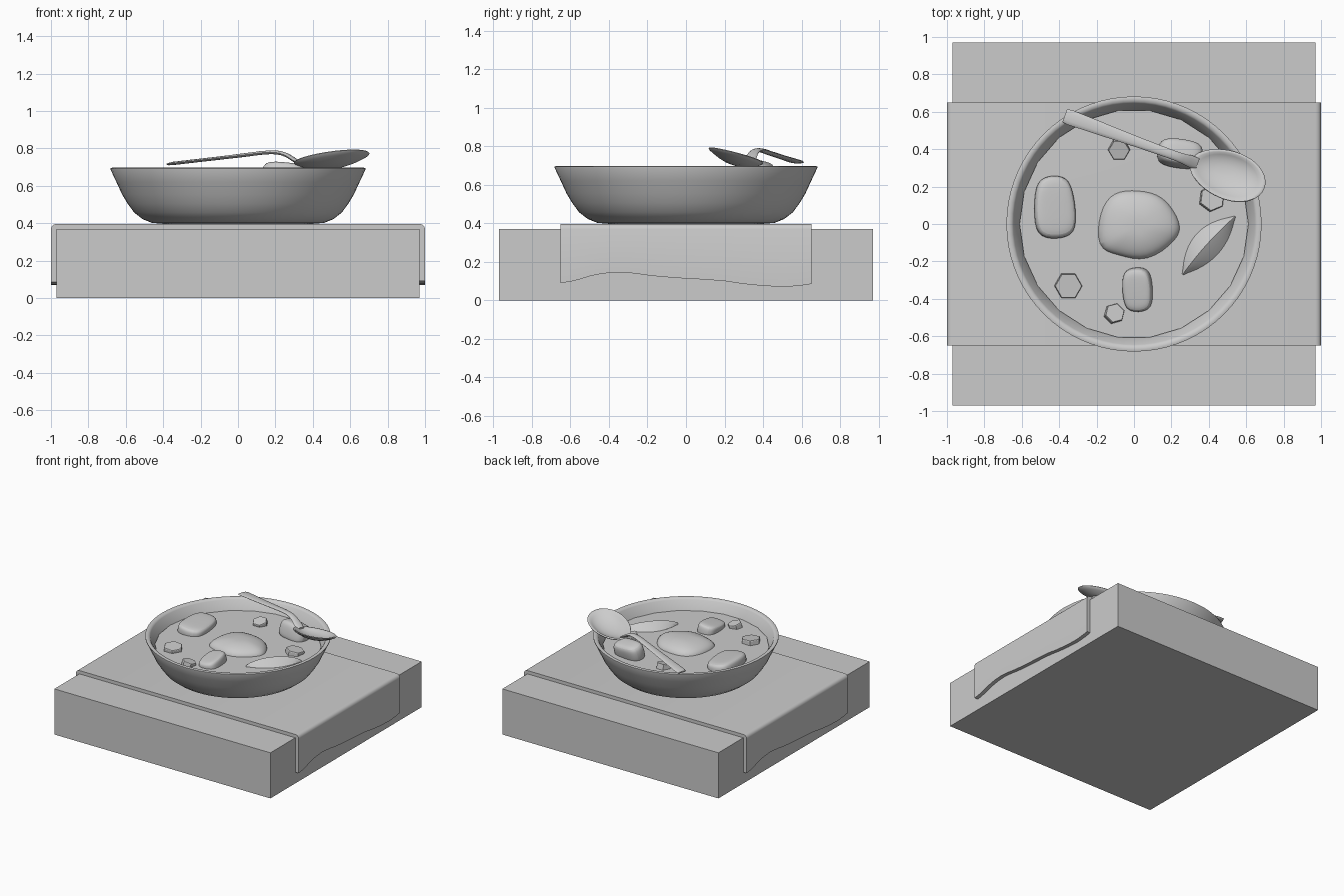
import bpy, bmesh
from math import sin, cos, pi, radians
from mathutils import Vector, Matrix

if "Cube" in bpy.data.objects:
    bpy.data.objects.remove(bpy.data.objects["Cube"])


def loft(name, rings, angle=35, subdiv=0):
    """Skin a list of equal-length closed rings and cap both ends."""
    bm = bmesh.new()
    rows = [[bm.verts.new(p) for p in r] for r in rings]
    n = len(rows[0])
    for a, b in zip(rows, rows[1:]):
        for i in range(n):
            j = (i + 1) % n
            bm.faces.new((a[i], a[j], b[j], b[i]))
    bm.faces.new(rows[0][::-1])
    bm.faces.new(rows[-1])
    bmesh.ops.recalc_face_normals(bm, faces=bm.faces)
    me = bpy.data.meshes.new(name)
    bm.to_mesh(me)
    bm.free()
    ob = bpy.data.objects.new(name, me)
    bpy.context.collection.objects.link(ob)
    if subdiv:
        m = ob.modifiers.new("smooth", 'SUBSURF')
        m.levels = m.render_levels = subdiv
    bpy.ops.object.select_all(action='DESELECT')
    ob.select_set(True)
    bpy.context.view_layer.objects.active = ob
    if angle:
        bpy.ops.object.shade_smooth_by_angle(angle=radians(angle))
    return ob


def circle(r, z, n, rot=0.0):
    return [(r * cos(2 * pi * i / n + rot), r * sin(2 * pi * i / n + rot), z) for i in range(n)]


# Table block
bpy.ops.mesh.primitive_cube_add(size=1, location=(0, 0, 0.185))
block = bpy.context.object
block.name = "table_block"
block.scale = (1.94, 1.94, 0.37)

# Cloth runner draped over the block, with a wavy hem on both sides
HEM = [(-.65, .09), (-.58, .10), (-.5, .125), (-.43, .14), (-.36, .146), (-.28, .142), (-.18, .127),
       (-.05, .116), (.08, .109), (.2, .1), (.3, .085), (.4, .075), (.5, .07), (.58, .074), (.65, .085)]


def hem(y):
    for (a, za), (b, zb) in zip(HEM, HEM[1:]):
        if y <= b:
            return za + (zb - za) * (y - a) / (b - a)
    return HEM[-1][1]


rings = []
for k in range(27):
    y = -.65 + 1.3 * k / 26
    right, left = hem(y), hem(-y)
    arc = [(.97 + .03 * cos(t), .37 + .027 * sin(t)) for t in (0, pi / 6, pi / 3, pi / 2)]
    outer = [(1, right)] + arc + [(-x, z) for x, z in reversed(arc)] + [(-1, left)]
    inner = [(-.968, left), (-.968, .368), (.968, .368), (.968, right)]
    rings.append([(x, y, z) for x, z in outer + inner])
loft("cloth_runner", rings)

# Dish
profile = [(.40, .397), (.46, .402), (.51, .422), (.555, .457), (.59, .505), (.62, .555), (.65, .62),
           (.682, .688), (.682, .694), (.672, .697), (.655, .694), (.645, .684), (.615, .61),
           (.575, .53), (.53, .47), (.45, .44)]
loft("dish", [circle(r, z, 72) for r, z in profile], 50)

# Broth surface
loft("broth", [circle(.55, .56, 22), circle(.612, .611, 22, .0), circle(.3, .612, 22)], 35)


# Food pieces with a hand-drawn outline, built up in rings
def mound(name, centre, outline, layers, tilt=(0, 0, 0), subdiv=2, angle=40):
    ob = loft(name, [[(x * s, y * s, z) for x, y in outline] for s, z in layers], angle, subdiv)
    ob.location = centre
    ob.rotation_euler = [radians(a) for a in tilt]
    return ob


def rounded(a, b, taper=0.0):
    pts = [(-1, -.6), (-.6, -1), (.6, -1), (1, -.6), (1, .6), (.6, 1), (-.6, 1), (-1, .6)]
    return [(x * a * (1 - taper * y), y * b) for x, y in pts]


CHUNK = [(.9, -.06), (1.03, -.02), (1.03, .03), (.95, .053), (.6, .06)]
mound("cream_dollop", (.02, -.01, .61),
      [(-.22, -.125), (-.205, .08), (-.13, .185), (0, .19), (.14, .165), (.235, .01), (.215, -.07),
       (.05, -.2), (-.11, -.15)],
      [(1, -.04), (1.04, 0), (.92, .035), (.6, .06), (.25, .072)])
mound("large_chunk", (-.425, .09, .61), rounded(.108, .166, .1), CHUNK, (0, 6, 3))
mound("small_chunk", (.02, -.35, .607), rounded(.079, .117), CHUNK, (8, -8, 3))
mound("upright_chunk", (.245, .375, .64), rounded(.125, .075), [(.9, -.07), (1, -.02), (1, .035), (.9, .07), (.5, .083)],
      (-14, 5, -8))

# Wedge-shaped slice with a ridge along the middle
rings = []
mid, along, side = Vector((.40, -.115)), Vector((.14, .155)), Vector((.742, -.67))
for k in range(17):
    t = -1 + k / 8
    w = max(.004, .078 * (1 - t * t))
    c = mid + along * t - side * .012 * (1 - t * t)
    top = .615 + .045 * (1 - t * t) ** .7 + .005
    rings.append([(*(c + side * w * q), z) for q, z in
                  ((-1, .59), (-1, .612), (-.5, (top + .62) / 2), (0, top), (.5, (top + .62) / 2),
                   (1, .612), (1, .59))])
loft("wedge_slice", rings, 25)

# Hexagonal diced vegetables
for i, (x, y, r, rot, tx, ty) in enumerate([(-.352, -.33, .074, 0, 4, 4), (-.107, -.48, .054, .25, -10, 12),
                                            (-.08, .40, .058, 0, 14, 0), (.415, .135, .07, .4, -6, 8)]):
    ob = loft(f"diced_piece_{i + 1}", [circle(r, -.05, 6, rot), circle(r, .022, 6, rot),
                                       circle(r * .95, .027, 6, rot)], 0)
    ob.location = (x, y, .614)
    ob.rotation_euler = (radians(tx), radians(ty), 0)

# Spoon: local u runs along the spoon towards the tip, v across it
SPOON = Matrix.Translation((.5, .263, 0)) @ Matrix.Rotation(radians(-20), 4, 'Z')


def spoon_point(u, v, z):
    return SPOON @ Vector((u, v, z))


rings = []
for s, dz in [(.12, -.046), (.4, -.041), (.65, -.028), (.85, -.012), (.97, -.001), (1, .006), (.98, .01),
              (.9, .008), (.8, -.004), (.6, -.02), (.35, -.031), (.1, -.035)]:
    ring = []
    for i in range(40):
        a = 2 * pi * i / 40
        u, v = .21 * s * cos(a), .13 * s * sin(a) * (1 + .08 * cos(a))
        ring.append(spoon_point(u, v, .743 + .15 * u - .2 * v + dz))
    rings.append(ring)
loft("spoon_bowl", rings, 60)

rings = []
for u, z, w, h in [(-.926, .716, .036, .006), (-.9, .72, .041, .009), (-.8, .731, .038, .009), (-.65, .747, .033, .009),
                   (-.5, .764, .028, .01), (-.4, .776, .026, .01), (-.34, .78, .025, .01), (-.29, .776, .025, .011),
                   (-.25, .762, .027, .012), (-.21, .738, .033, .012), (-.17, .718, .03, .008)]:
    ring = []
    for i in range(12):
        c, s = cos(2 * pi * i / 12), sin(2 * pi * i / 12)
        ring.append(spoon_point(u, w * c, z + h * s))
    rings.append(ring)
loft("spoon_handle", rings, 50)
